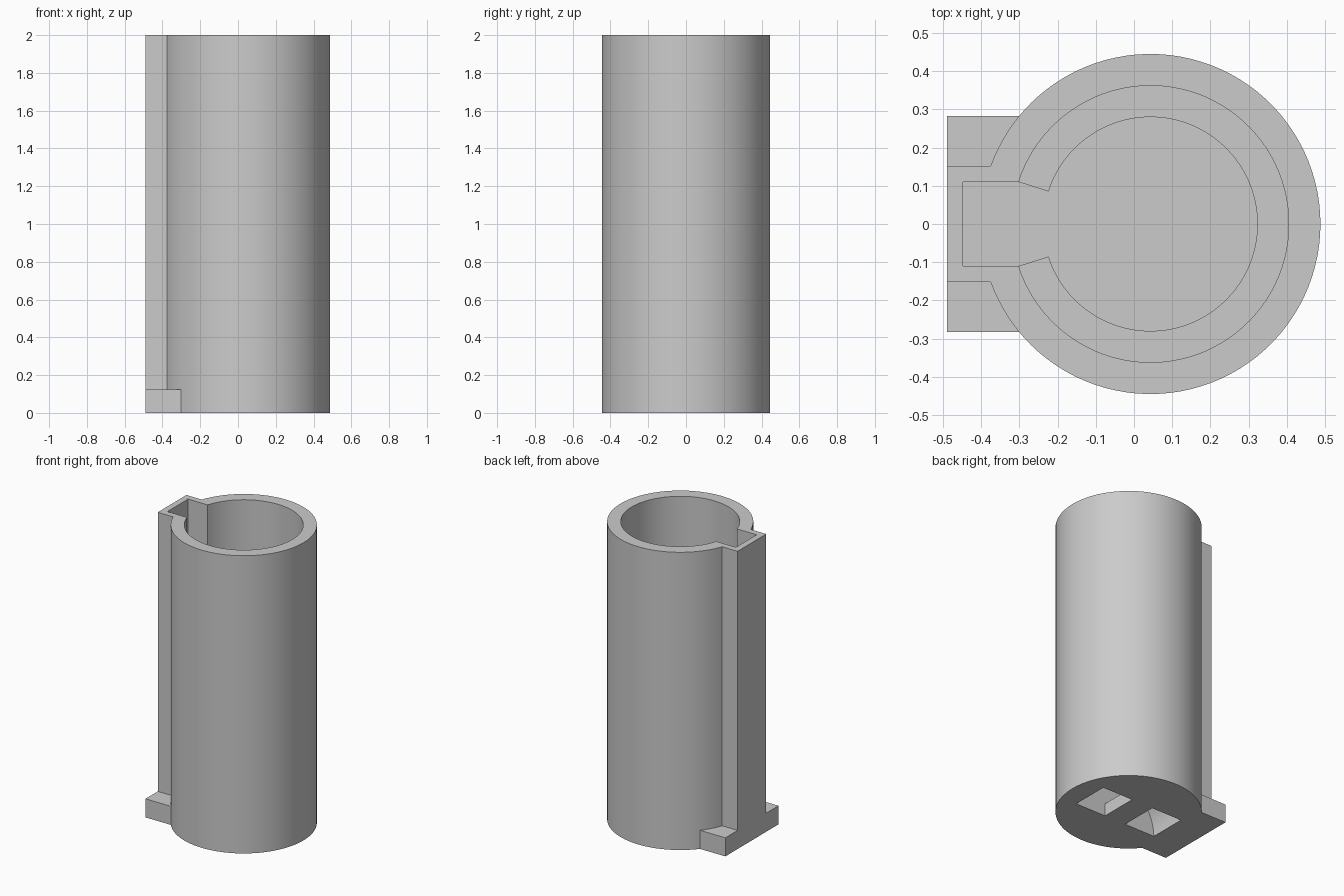
import bpy
import bmesh
from math import pi, cos, sin, asin
from mathutils import Vector

cube = bpy.data.objects.get("Cube")
if cube:
    bpy.data.objects.remove(cube, do_unlink=True)

CX = 0.043        # axis of the tube
OUTER, INNER, LEDGE = 0.445, 0.362, 0.28
FLOOR, LEDGE_TOP, TOP = 0.42, 0.53, 2.0

grey = bpy.data.materials.new("plain grey")
grey.use_nodes = True
grey.diffuse_color = (0.6, 0.6, 0.6, 1)
grey.node_tree.nodes["Principled BSDF"].inputs["Base Color"].default_value = (0.6, 0.6, 0.6, 1)


def arc(r, start, end, steps):
    return [(CX + r * cos(start + (end - start) * i / steps),
             r * sin(start + (end - start) * i / steps)) for i in range(steps + 1)]


def keyhole(r, x_end, half):
    """Circle with a straight-sided slot running out to x_end."""
    a = pi - asin(half / r)
    return arc(r, -a, a, 88) + [(x_end, half), (x_end, -half)]


def prism(name, outline, low, high, along_y=False):
    """Extrude an outline along z, or along y for an x-z outline."""
    bm = bmesh.new()
    place = (lambda p: (p[0], low, p[1])) if along_y else (lambda p: (p[0], p[1], low))
    face = bm.faces.new([bm.verts.new(place(p)) for p in outline])
    grown = bmesh.ops.extrude_face_region(bm, geom=[face])["geom"]
    step = Vector((0, high - low, 0)) if along_y else Vector((0, 0, high - low))
    bmesh.ops.translate(bm, vec=step, verts=[g for g in grown if isinstance(g, bmesh.types.BMVert)])
    bmesh.ops.recalc_face_normals(bm, faces=bm.faces)
    mesh = bpy.data.meshes.new(name)
    bm.to_mesh(mesh)
    bm.free()
    mesh.materials.append(grey)
    obj = bpy.data.objects.new(name, mesh)
    bpy.context.collection.objects.link(obj)
    return obj


def combine(target, other, operation):
    """Apply a boolean and drop the helper."""
    mod = target.modifiers.new(operation, 'BOOLEAN')
    mod.object, mod.operation, mod.solver = other, operation, 'EXACT'
    bpy.context.view_layer.objects.active = target
    bpy.ops.object.modifier_apply(modifier=mod.name)
    bpy.data.objects.remove(other, do_unlink=True)


# Tube with its side channel, and the wide foot behind it
body = prism("tube_body", keyhole(OUTER, -0.49, 0.152), 0, TOP)
foot = prism("foot", [(-0.49, -0.282), (-0.1, -0.282), (-0.1, 0.282), (-0.49, 0.282)], 0, 0.125)
combine(body, foot, 'UNION')

# Bore and channel, open at the top
combine(body, prism("bore", keyhole(INNER, -0.448, 0.11), FLOOR, TOP + 0.1), 'DIFFERENCE')

# Arched strap tunnel through the underside
core, core_top, below = 0.08, 0.085, -0.05
tunnel = arc(0.308, 0, pi, 32) + [
    (CX - 0.308, below), (CX - core, below), (CX - core, core_top),
    (CX + core, core_top), (CX + core, below), (CX + 0.308, below)]
combine(body, prism("tunnel", tunnel, -0.128, 0.128, along_y=True), 'DIFFERENCE')

# Ledge ring at the bottom of the bore, open towards the channel
gap = pi - asin(0.11 / INNER)
ring = arc(INNER + 0.002, -gap, gap, 88) + arc(LEDGE, gap, -gap, 88)
ledge = prism("inner_ledge", ring, FLOOR - 0.01, LEDGE_TOP)

for obj in (body, ledge):
    bpy.ops.object.select_all(action='DESELECT')
    obj.select_set(True)
    bpy.context.view_layer.objects.active = obj
    bpy.ops.object.shade_smooth_by_angle(angle=pi / 6)
